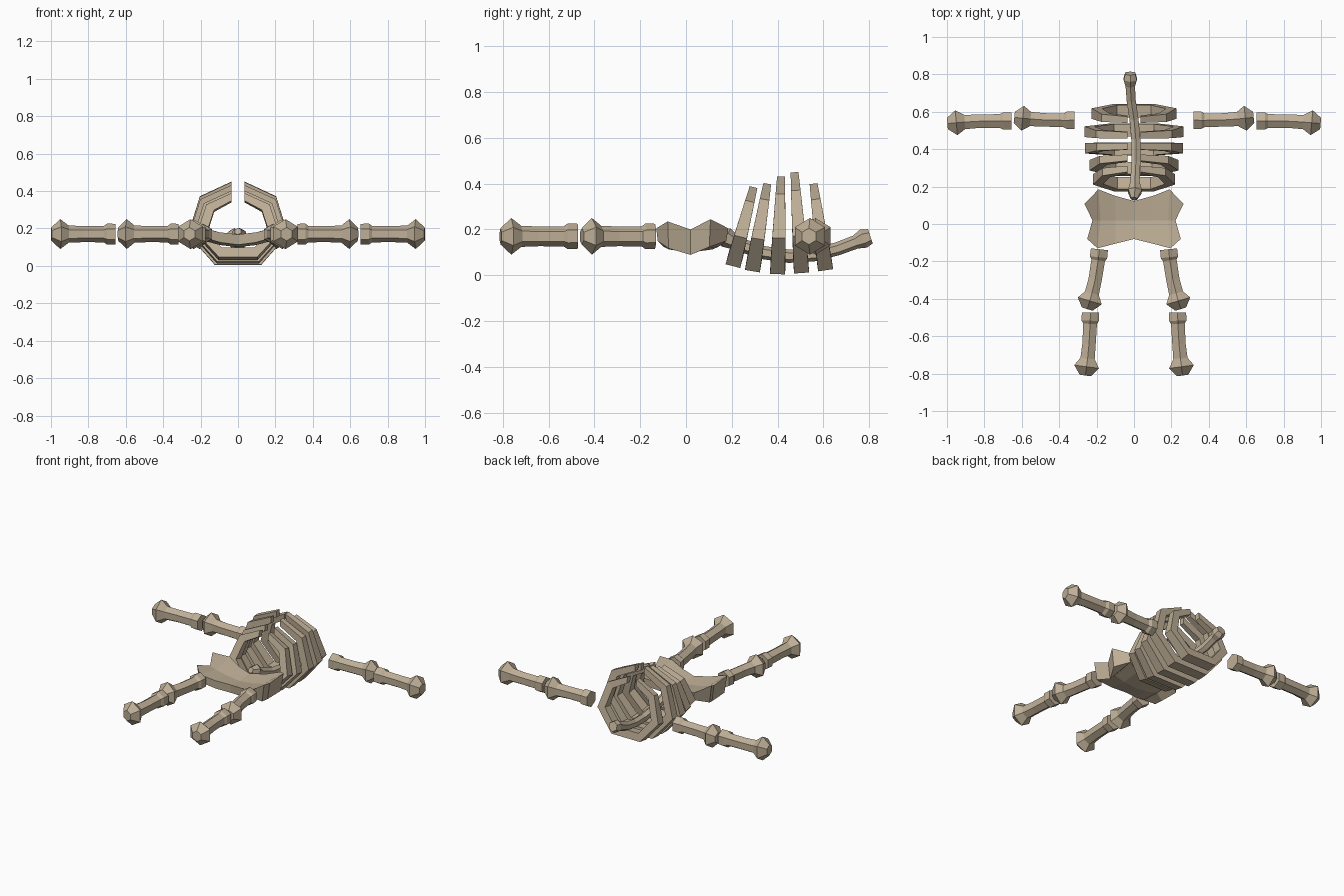
import bpy, bmesh, math
from mathutils import Vector

if "Cube" in bpy.data.objects:
    bpy.data.objects.remove(bpy.data.objects["Cube"])

mat = bpy.data.materials.new("bone_tan")
mat.diffuse_color = (0.52, 0.43, 0.31, 1)
mat.use_nodes = True
mat.node_tree.nodes["Principled BSDF"].inputs["Base Color"].default_value = mat.diffuse_color
UP = Vector((0, 0, 1))


def finish(name, bm):
    bmesh.ops.recalc_face_normals(bm, faces=bm.faces)
    me = bpy.data.meshes.new(name)
    bm.to_mesh(me)
    bm.free()
    me.materials.append(mat)
    ob = bpy.data.objects.new(name, me)
    bpy.context.collection.objects.link(ob)
    return ob


def loft(name, rings):
    bm = bmesh.new()
    loops = [[bm.verts.new(p) for p in r] for r in rings]
    for a, b in zip(loops, loops[1:]):
        n = len(a)
        for i in range(n):
            bm.faces.new((a[i], a[(i + 1) % n], b[(i + 1) % n], b[i]))
    bm.faces.new(loops[0])
    bm.faces.new(loops[-1])
    return finish(name, bm)


def tube(name, pts, radii):
    """Six-sided tube along a path, with a corner pointing up."""
    pts = [Vector(p) for p in pts]
    rings = []
    for i, (p, r) in enumerate(zip(pts, radii)):
        d = (pts[min(i + 1, len(pts) - 1)] - pts[max(i - 1, 0)]).normalized()
        side = d.cross(UP).normalized()
        up = side.cross(d)
        rings.append([p + up * r * math.cos(k * math.pi / 3)
                      + side * r * 0.96 * math.sin(k * math.pi / 3) for k in range(6)])
    return loft(name, rings)


def limb(name, start, end, bow):
    """Bone with a small flared socket at the start and a big knob at the end."""
    a, b = Vector((*start, 0.17)), Vector((*end, 0.17))
    side = (b - a).cross(UP).normalized()
    ts = [0, 0.13, 0.18, 0.5, 0.73, 0.86, 1.0]
    rs = [0.055, 0.056, 0.044, 0.043, 0.046, 0.08, 0.036]
    pts = [a.lerp(b, t) + side * bow * math.sin(math.pi * t) for t in ts]
    tube(name, pts, rs)


# Arms and legs, mirrored
for s, tag in ((1, "right"), (-1, "left")):
    limb("upper_arm_" + tag, (s * 0.318, 0.555), (s * 0.64, 0.57), s * 0.006)
    limb("forearm_" + tag, (s * 0.655, 0.55), (s * 0.998, 0.537), s * -0.006)
    limb("thigh_" + tag, (s * 0.185, -0.135), (s * 0.25, -0.455), s * 0.01)
    limb("shin_" + tag, (s * 0.233, -0.473), (s * 0.26, -0.81), s * 0.006)

# Spine
tube("spine",
     [(0, 0.135, 0.185), (0.005, 0.175, 0.165), (0.005, 0.22, 0.14), (0.01, 0.33, 0.1),
      (0.01, 0.45, 0.083), (0, 0.56, 0.09), (-0.015, 0.66, 0.115), (-0.02, 0.74, 0.145),
      (-0.02, 0.775, 0.16), (-0.02, 0.805, 0.17)],
     [0.02, 0.044, 0.03, 0.029, 0.029, 0.029, 0.029, 0.03, 0.042, 0.033])

# Ribs: half width, bottom y, top y, bottom z, top z
ribs = [(0.22, 0.205, 0.295, 0.04, 0.385), (0.238, 0.29, 0.355, 0.018, 0.40),
        (0.262, 0.40, 0.415, 0.005, 0.432), (0.265, 0.505, 0.474, 0.01, 0.45),
        (0.226, 0.61, 0.557, 0.022, 0.40)]
for n, (w, y0, y1, z0, z1) in enumerate(ribs):
    base = Vector((0, y0, z0))
    v = Vector((0, y1 - y0, z1 - z0))
    h = v.length
    v.normalize()
    depth_dir = Vector((0, v.z, -v.y))
    # outer and inner outline points (x, height) with depth, from bottom to tip
    outer = [(0.47 * w, 0), (w, 0.37 * h), (0.77 * w, 0.82 * h), (0.034, h)]
    inner = [(0.4 * w, 0.052), (w - 0.055, 0.4 * h), (0.77 * w - 0.042, 0.82 * h - 0.03), (0.034, h - 0.042)]
    depths = [0.066, 0.057, 0.042, 0.034]
    rings = []
    for s, order in ((-1, (3, 2, 1, 0)), (1, (0, 1, 2, 3))):
        for i in order:
            q = [base + Vector((s * x, 0, 0)) + v * t for x, t in (outer[i], inner[i])]
            d = depth_dir * depths[i] / 2
            rings.append([q[0] - d, q[0] + d, q[1] + d, q[1] - d])
    loft(f"rib_{n + 1}", rings)

# Pelvis: curved plate; each column runs front, middle, back as (x, y, z)
half = [[(0, -0.08, 0.168), (0, 0.02, 0.155), (0, 0.123, 0.168)],
        [(0.1, -0.105, 0.18), (0.1, 0.02, 0.166), (0.1, 0.15, 0.18)],
        [(0.195, -0.13, 0.205), (0.18, 0.02, 0.185), (0.19, 0.185, 0.205)],
        [(0.25, -0.08, 0.235), (0.222, 0.02, 0.2), (0.265, 0.107, 0.245)]]
cols = [[(-x, y, z) for x, y, z in c] for c in half[:0:-1]] + half
rings = []
for c in cols:
    top = [Vector(p) for p in c]
    low = []
    for p in top:
        drop = 0.055 + 0.25 * abs(p.x) * (abs(p.x) > 0.2)
        low.append(Vector((p.x * 0.93, p.y * 0.95, p.z - drop)))
    rings.append(top + low[::-1])
bm = bmesh.new()
loops = [[bm.verts.new(p) for p in r] for r in rings]
for a, b in zip(loops, loops[1:]):
    for i in range(6):
        bm.faces.new((a[i], a[(i + 1) % 6], b[(i + 1) % 6], b[i]))
for e in (loops[0], loops[-1]):
    bm.faces.new((e[0], e[1], e[4], e[5]))
    bm.faces.new((e[1], e[2], e[3], e[4]))
finish("pelvis", bm)
